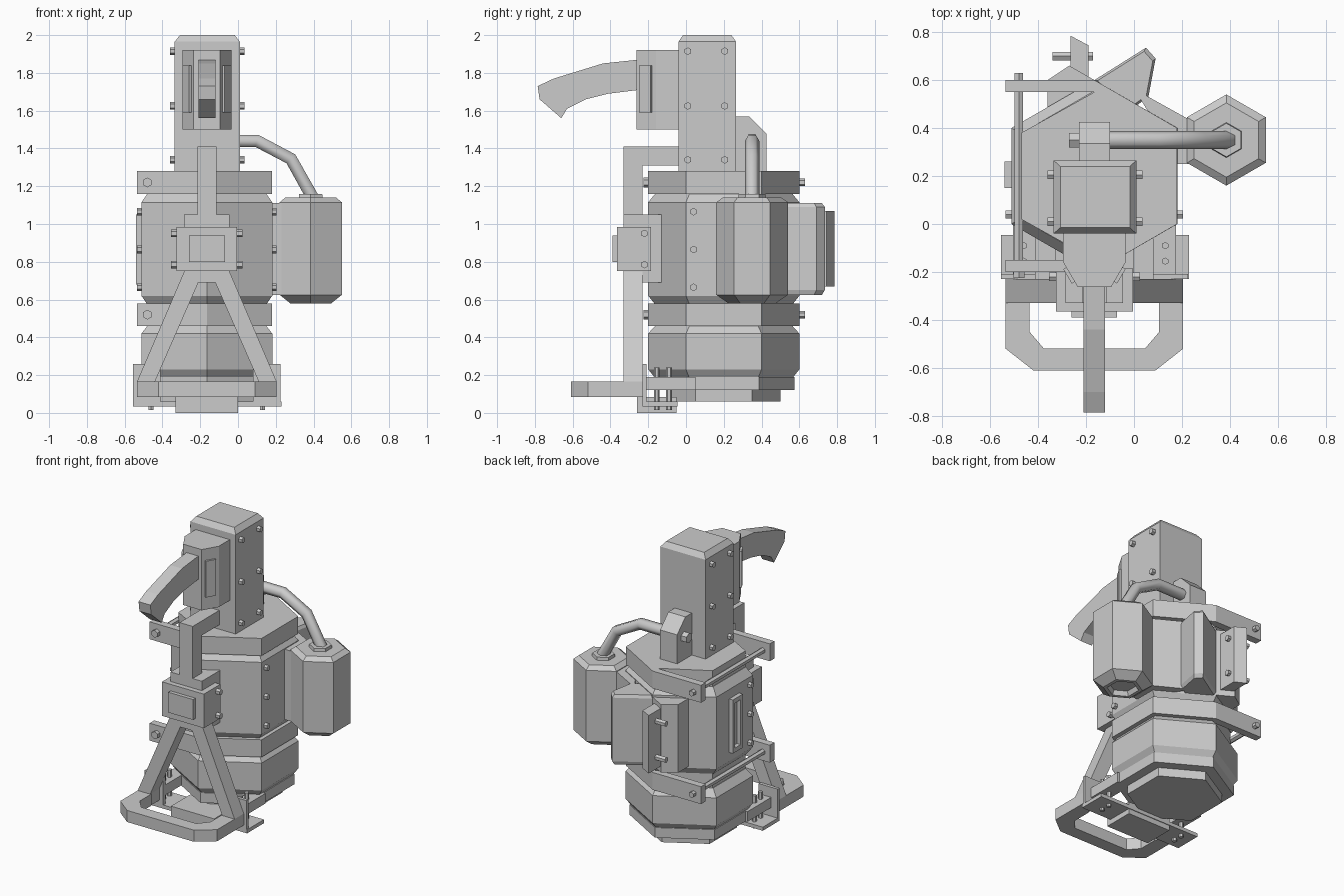
import bpy, bmesh, math
from mathutils import Vector

cube = bpy.data.objects.get("Cube")
if cube:
    bpy.data.objects.remove(cube)

CX, CY = -0.165, 0.2          # axis of the main body
MAP = {'x': lambda a, b, t: (t, a, b),
       'y': lambda a, b, t: (a, t, b),
       'z': lambda a, b, t: (a, b, t)}


def loft(name, pts, levels, axis='z', centre=None):
    """Skin a plan outline through (scale, height) levels along an axis."""
    c = centre or (sum(p[0] for p in pts) / len(pts), sum(p[1] for p in pts) / len(pts))
    bm = bmesh.new()
    rings = [[bm.verts.new(MAP[axis](c[0] + (a - c[0]) * s, c[1] + (b - c[1]) * s, t))
              for a, b in pts] for s, t in levels]
    n = len(pts)
    for lo, hi in zip(rings, rings[1:]):
        for i in range(n):
            j = (i + 1) % n
            bm.faces.new((lo[i], lo[j], hi[j], hi[i]))
    bm.faces.new(rings[0][::-1])
    bm.faces.new(rings[-1])
    bmesh.ops.recalc_face_normals(bm, faces=bm.faces)
    mesh = bpy.data.meshes.new(name)
    bm.to_mesh(mesh)
    bm.free()
    ob = bpy.data.objects.new(name, mesh)
    bpy.context.collection.objects.link(ob)
    return ob


def prism(name, pts, t0, t1, axis='z'):
    return loft(name, pts, [(1, t0), (1, t1)], axis)


def rect(a0, a1, b0, b1):
    return [(a0, b0), (a1, b0), (a1, b1), (a0, b1)]


def box(name, x0, x1, y0, y1, z0, z1):
    return prism(name, rect(x0, x1, y0, y1), z0, z1)


def hexagon(cx, cy, r=1.0):
    return [(cx + r * math.sin(k * math.pi / 3), cy + r * math.cos(k * math.pi / 3))
            for k in range(6)]


def hex_stack(name, cx, cy, levels):
    return loft(name, hexagon(cx, cy), levels, centre=(cx, cy))


def bolt(name, a, b, t0, t1, axis='x', r=0.02):
    return prism(name, hexagon(a, b, r), t0, t1, axis)


def mirror_x(pts):
    return [(2 * CX - a, b) for a, b in pts]


# main body and lower drum
hex_stack("main_body", CX, CY, [(.36, .57), (.4, .62), (.4, 1.115), (.355, 1.17)])
hex_stack("lower_drum", CX, CY, [(.36, .18), (.4, .23), (.4, .42), (.355, .47)])
hex_stack("base_plate", CX, CY, [(.375, .12), (.375, .19)])
hex_stack("base_foot", CX, CY, [(.3, .06), (.3, .12)])

# clamps with tightening rods
half = [(-.535, -.2), (CX, -.2), (.18, 0)]
inner = [(-.47, .02), (CX, -.15), (-.535, -.15)]
flip = lambda pts: [(a, 2 * CY - b) for a, b in reversed(pts)]
clamp = half + flip(half) + flip(inner) + inner
for label, z in (("upper", 1.16), ("lower", .46)):
    prism(label + "_clamp", clamp, z, z + .12)
    bolt(label + "_clamp_rod", -.48, z + .06, -.21, .63, 'y')
    bolt(label + "_clamp_head", -.48, z + .06, -.225, -.2, 'y', .026)

# flank bolts of the body
for i, z in enumerate((.665, .865, 1.065)):
    bolt(f"body_bolt_{i}", .04, z, -.535, .205)

# framed slot on the right flank
box("slot_top", -.54, -.5, .15, .26, 1.02, 1.05)
box("slot_bottom", -.54, -.5, .15, .26, .68, .71)
for i, y in enumerate((.15, .235)):
    box(f"slot_side_{i}", -.54, -.5, y, y + .025, .68, 1.05)

# rear wing, tank bracket and rear strip
loft("rear_wing", [(CX, .6), (.05, .735), (.09, .69), (.06, .53), (-.05, .45)],
     [(.9, .625), (1, .65), (1, 1.09), (.9, 1.11)], centre=(-.03, .58))
prism("tank_bracket", [(.0, .565), (.06, .53), (.24, .43), (.24, .25), (.15, .25), (.1, .4)],
      .625, 1.11)
prism("rear_ridge", [(CX, .6), (-.27, .66), (-.36, .6), (-.36, .48), (-.2, .5)], .63, 1.1)
prism("rear_strip", [(-.265, .785), (-.19, .745), (-.19, .6), (-.265, .6)], .67, 1.07)
for i, z in enumerate((.75, 1.0)):
    bolt(f"strip_bolt_{i}", .7, z, -.34, -.17)

# side tank with cap and pipe
TX, TY = .385, .35
hex_stack("side_tank", TX, TY, [(.085, .61), (.1, .58), (.125, .58), (.19, .625),
                                (.19, 1.115), (.155, 1.14)])
hex_stack("tank_cap", TX, TY, [(.075, 1.13), (.07, 1.16)])
curve = bpy.data.curves.new("feed_pipe", 'CURVE')
curve.dimensions = '3D'
curve.bevel_depth = .038
curve.bevel_resolution = 1
curve.use_fill_caps = True
path = [(-.2, 1.44), (.1, 1.44), (.28, 1.345), (.395, 1.14)]
spline = curve.splines.new('POLY')
spline.points.add(len(path) - 1)
for p, (x, z) in zip(spline.points, path):
    p.co = (x, TY, z, 1)
bpy.context.collection.objects.link(bpy.data.objects.new("feed_pipe", curve))
prism("pipe_mount", [(.25, 1.27), (.425, 1.27), (.425, 1.48), (.335, 1.57), (.25, 1.57)],
      -.23, -.1, 'x')
bolt("pipe_nut", TY, 1.44, -.27, -.22, r=.035)

# column with bolts
loft("column", rect(-.335, .01, -.04, .265), [(1, 1.27), (1, 1.965), (.84, 2.0)])
for i, y in enumerate((.01, .205)):
    for j, z in enumerate((1.34, 1.625, 1.915)):
        bolt(f"column_bolt_{i}{j}", y, z, -.36, .035)

# lever housing, pads and lever
side = [(-.295, -.03), (-.295, -.16), (-.235, -.262)]
prism("lever_housing", side + mirror_x(side)[::-1], 1.5, 1.92)
a, b = Vector(side[1]), Vector(side[2])
along = (b - a).normalized()
out = Vector((along.y, -along.x))
mid = (a + b) / 2
pad = [tuple(mid + along * u + out * v) for u, v in
       ((-.035, -.01), (.035, -.01), (.035, .014), (-.035, .014))]
for label, pts in (("right", pad), ("left", mirror_x(pad))):
    prism(label + "_lever_pad", pts, 1.59, 1.84)
lever = [(-.25, 1.87), (-.44, 1.85), (-.7, 1.77), (-.785, 1.73), (-.775, 1.66),
         (-.66, 1.56), (-.63, 1.61), (-.53, 1.66), (-.41, 1.69), (-.25, 1.71)]
prism("lever", lever, -.21, -.12, 'x')

# front arm and junction box
prism("front_arm", [(-.03, 1.41), (-.33, 1.41), (-.33, 1.0), (-.23, 1.0),
                    (-.23, 1.31), (-.03, 1.31)], -.215, -.115, 'x')
box("box_core", -.285, -.045, -.33, -.13, .69, 1.05)
box("junction_box", -.325, -.005, -.365, -.185, .75, .985)
box("junction_panel", -.26, -.07, -.39, -.36, .8, .94)
for i, z in enumerate((.785, .95)):
    bolt(f"box_bolt_{i}", -.22, z, -.355, .025)

# splayed legs and foot loop
leg = [(-.28, .76), (CX, .76), (CX, .69), (-.21, .69), (-.44, .165), (-.44, .085),
       (-.535, .085), (-.535, .165)]
for label, pts in (("right", leg), ("left", mirror_x(leg))):
    prism(label + "_leg", pts, -.33, -.23, 'y')
outer = [(-.535, -.32), (-.535, -.52), (-.42, -.61)]
inside = [(-.375, -.52), (-.435, -.45), (-.435, -.32)]
prism("foot_loop", outer + mirror_x(outer)[::-1] + mirror_x(inside)[::-1] + inside, .085, .165)

# foot brackets
box("bracket_plate", -.555, .23, -.23, -.045, .035, .06)
box("bracket_block", -.33, 0, -.26, -.05, 0, .085)
flange = rect(-.555, -.41, -.23, -.208)
strut = rect(-.505, -.41, -.208, .05)
pin_x = [(-.46, 0)]
for label, f in (("right", lambda p: p), ("left", mirror_x)):
    prism(label + "_bracket_flange", f(flange), .035, .26)
    prism(label + "_base_strut", f(strut), .12, .19)
    for i, y in enumerate((-.155, -.09)):
        bolt(f"{label}_bracket_pin_{i}", f(pin_x)[0][0], y, .015, .24, 'z', .015)
